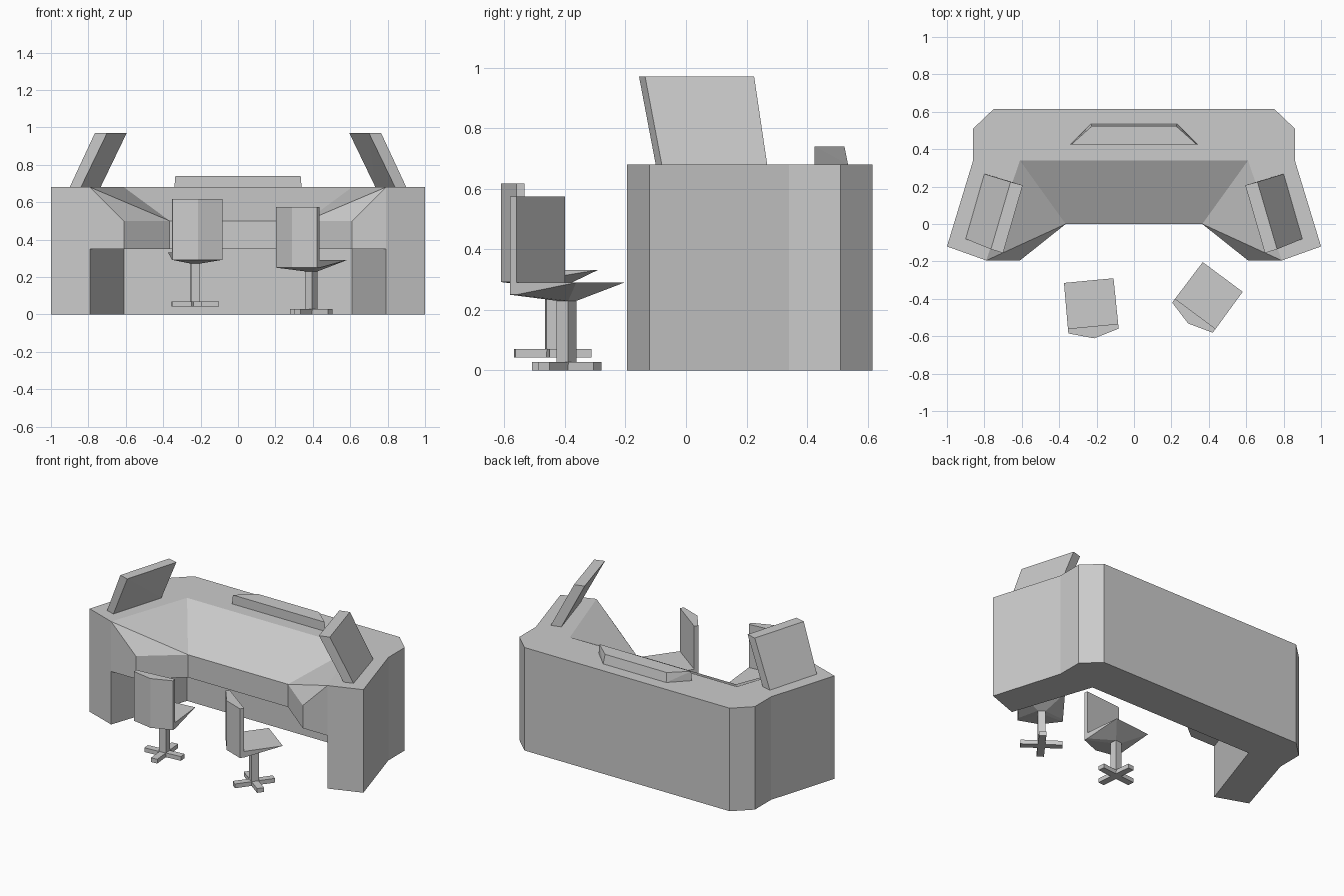
import bpy, bmesh
from math import radians
from mathutils import Matrix

if "Cube" in bpy.data.objects:
    bpy.data.objects.remove(bpy.data.objects["Cube"])


def finish(name, bm, loc=(0, 0, 0), angle=0):
    bmesh.ops.recalc_face_normals(bm, faces=bm.faces[:])
    me = bpy.data.meshes.new(name)
    bm.to_mesh(me)
    bm.free()
    ob = bpy.data.objects.new(name, me)
    ob.location = loc
    ob.rotation_euler.z = radians(angle)
    bpy.context.collection.objects.link(ob)
    return ob


def hull(name, pts, loc=(0, 0, 0), angle=0):
    """Flat-faced convex solid through the given corner points."""
    bm = bmesh.new()
    for p in pts:
        bm.verts.new(p)
    res = bmesh.ops.convex_hull(bm, input=bm.verts[:])
    loose = [v for v in bm.verts if not v.link_faces]
    bmesh.ops.delete(bm, geom=loose, context='VERTS')
    bmesh.ops.dissolve_limit(bm, angle_limit=0.01, verts=bm.verts[:], edges=bm.edges[:])
    return finish(name, bm, loc, angle)


def at(outline, z):
    return [(x, y, z) for x, y in outline]


def rect(w, d):
    return [(-w / 2, -d / 2), (w / 2, -d / 2), (w / 2, d / 2), (-w / 2, d / 2)]


# desk: C-shaped cabinet with sloped console, one closed shell
TOP, EDGE, UNDER = 0.68, 0.50, 0.35
S, I, C = (0.79, -0.195), (0.61, 0.34), (0, 0.34)
A, B, M = (0.61, -0.195), (0.365, 0), (0, 0)
outer = [(0, 0.615), (0.75, 0.615), (0.86, 0.51), (0.86, 0.34), (1, -0.12), S]
bm = bmesh.new()
for side in (1, -1):
    def face(*pts):
        bm.faces.new([bm.verts.new((side * x, y, z)) for (x, y), z in pts])

    def wall(p, q, z0, z1):
        face((p, z0), (q, z0), (q, z1), (p, z1))

    for z in (0, TOP):
        face(*[(p, z) for p in outer + [I, C]])
    for p, q in zip(outer[:-2], outer[1:-1]):
        wall(p, q, 0, TOP)
    face((outer[-2], 0), (S, 0), (S, UNDER), (S, TOP), (outer[-2], TOP))
    # knee space
    wall(S, I, 0, UNDER)
    wall(I, C, 0, UNDER)
    face(*[(p, UNDER) for p in (S, A, B, M, C, I)])
    # console end, fascia and slopes
    face((S, TOP), (A, EDGE), (A, UNDER), (S, UNDER))
    wall(A, B, UNDER, EDGE)
    wall(B, M, UNDER, EDGE)
    face((S, TOP), (A, EDGE), (B, EDGE))
    face((S, TOP), (B, EDGE), (I, TOP))
    face((I, TOP), (B, EDGE), (M, EDGE), (C, TOP))
bmesh.ops.remove_doubles(bm, verts=bm.verts[:], dist=0.0005)
seam = [e for e in bm.edges if all(abs(v.co.x) < 1e-4 for v in e.verts)]
bmesh.ops.dissolve_edges(bm, edges=seam, use_verts=True)
finish("desk", bm)

# tilted side monitors
low = [(0.90, -0.08), (0.84, -0.10), (0.735, 0.25), (0.80, 0.268)]
high = [(0.765, -0.135), (0.70, -0.155), (0.595, 0.207), (0.66, 0.225)]
for side, name in ((-1, "left_monitor"), (1, "right_monitor")):
    hull(name, [(side * x, y, z) for x, y, z in at(low, TOP) + at(high, 0.97)])

# low raised panel at the back of the desk
hull("rear_panel",
     at([(-0.34, 0.425), (0.34, 0.425), (0.23, 0.535), (-0.23, 0.535)], TOP)
     + at([(-0.335, 0.425), (0.335, 0.425), (0.225, 0.523), (-0.225, 0.523)], 0.74))


# swivel chairs
def chair(name, loc, angle):
    back = [(-0.135, -0.107), (0.135, -0.107), (0.135, -0.133), (0, -0.172), (-0.135, -0.133)]
    seat = [(-0.133, 0.138), (0.133, 0.138), (0.135, -0.107), (-0.135, -0.107)]
    post = rect(0.047, 0.047)
    hull(name + "_backrest", at(back, 0.25) + at(back, 0.575), loc, angle)
    hull(name + "_seat", at(seat, 0.29) + at(back, 0.25) + at(post, 0.23), loc, angle)
    hull(name + "_post", at(post, 0.02) + at(post, 0.235), loc, angle)
    # four-armed foot as one cross-shaped prism
    w, r = 0.022, 0.126
    cross = [(w, w), (w, r), (-w, r), (-w, w), (-r, w), (-r, -w),
             (-w, -w), (-w, -r), (w, -r), (w, -w), (r, -w), (r, w)]
    bm = bmesh.new()
    f = bm.faces.new([bm.verts.new(p) for p in at(cross, 0)])
    ext = bmesh.ops.extrude_face_region(bm, geom=[f], use_keep_orig=True)
    bmesh.ops.translate(bm, vec=(0, 0, 0.028),
                        verts=[v for v in ext["geom"] if isinstance(v, bmesh.types.BMVert)])
    finish(name + "_foot", bm, loc, angle)


chair("left_chair", (-0.229, -0.44, 0.042), 5.4)
chair("right_chair", (0.392, -0.394, 0), -36.6)
